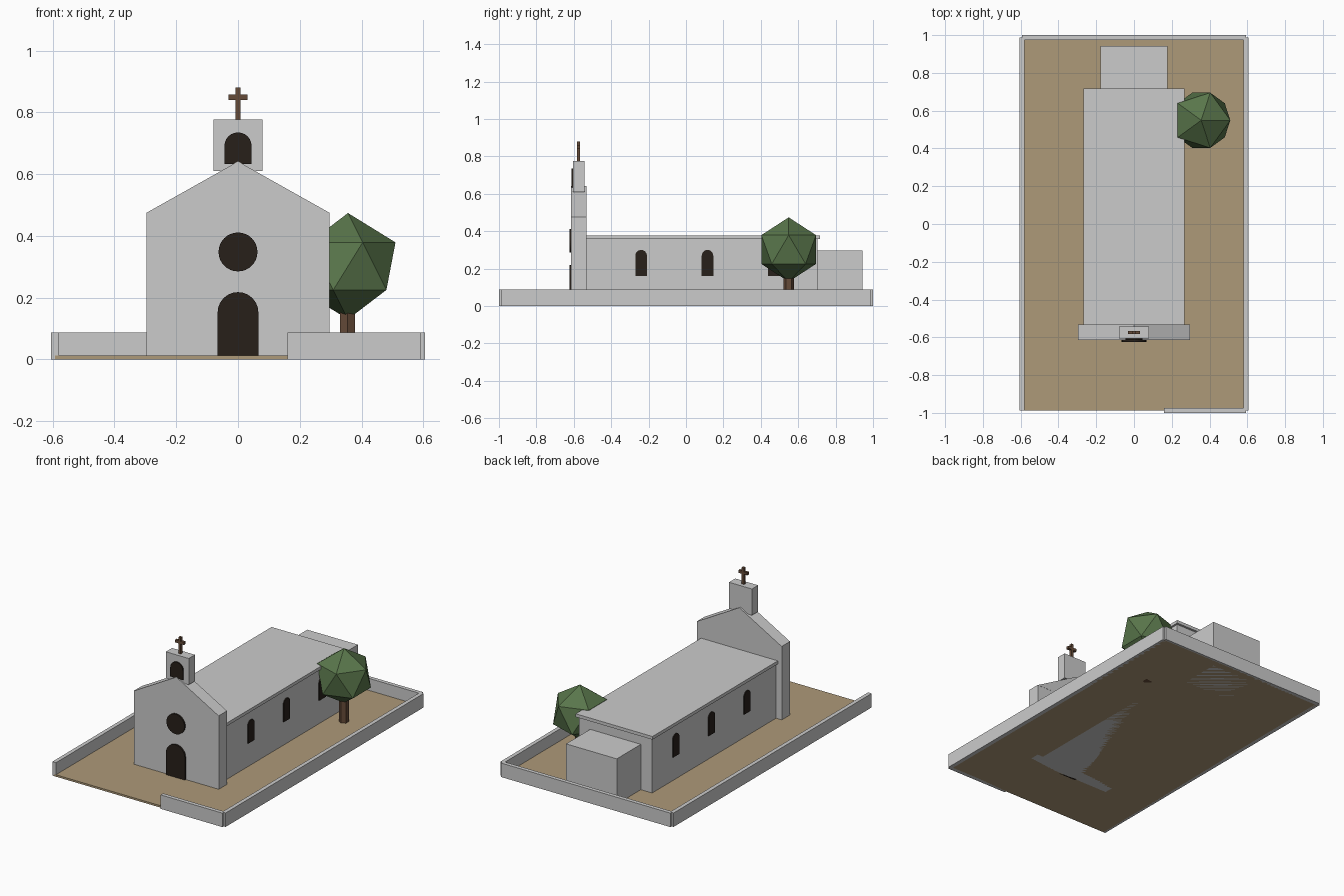
import bpy, bmesh
from math import cos, sin, pi

if "Cube" in bpy.data.objects:
    bpy.data.objects.remove(bpy.data.objects["Cube"])


def material(name, rgb):
    m = bpy.data.materials.new(name)
    m.diffuse_color = (*rgb, 1)
    m.use_nodes = True
    m.node_tree.nodes["Principled BSDF"].inputs["Base Color"].default_value = m.diffuse_color
    return m


EARTH = material("earth", (0.42, 0.32, 0.19))
DARK = material("dark_opening", (0.02, 0.014, 0.01))
WOOD = material("wood", (0.13, 0.07, 0.04))
LEAF = material("leaf", (0.10, 0.18, 0.07))


def finish(name, bm, mat=None):
    bmesh.ops.recalc_face_normals(bm, faces=bm.faces)
    me = bpy.data.meshes.new(name)
    bm.to_mesh(me)
    bm.free()
    ob = bpy.data.objects.new(name, me)
    bpy.context.collection.objects.link(ob)
    if mat:
        me.materials.append(mat)
    return ob


def extrude(name, outline, vec, mat=None):
    """Prism from a 3D outline swept along vec."""
    bm = bmesh.new()
    face = bm.faces.new([bm.verts.new(p) for p in outline])
    geom = bmesh.ops.extrude_face_region(bm, geom=[face], use_keep_orig=True)["geom"]
    bmesh.ops.translate(bm, vec=vec, verts=[g for g in geom if isinstance(g, bmesh.types.BMVert)])
    return finish(name, bm, mat)


def box(name, x, y, z, mat=None):
    outline = [(x[0], y[0], z[0]), (x[1], y[0], z[0]), (x[1], y[1], z[0]), (x[0], y[1], z[0])]
    return extrude(name, outline, (0, 0, z[1] - z[0]), mat)


def arch(r, z0, z1, n=12):
    """2D round-headed opening: half width r, sill z0, crown z1."""
    head = [(r * cos(pi * i / n), z1 - r + r * sin(pi * i / n)) for i in range(n + 1)]
    return [(-r, z0), (r, z0)] + head


# Yard and low boundary walls, open at the front left
box("yard", (-0.592, 0.592), (-0.987, 0.987), (0, 0.012), EARTH)
for side, s in (("left", -1), ("right", 1)):
    box("wall_" + side, sorted((s * 0.58, s * 0.605)), (-0.987, 0.987), (0, 0.088))
box("wall_back", (-0.592, 0.592), (0.975, 1.0), (0, 0.088))
box("wall_front", (0.16, 0.592), (-1.0, -0.975), (0, 0.088))

# Nave, flat roof and rear annex
box("nave", (-0.256, 0.256), (-0.54, 0.703), (0, 0.36))
box("nave_roof", (-0.268, 0.268), (-0.54, 0.717), (0.357, 0.377))
box("rear_annex", (-0.177, 0.177), (0.69, 0.943), (0, 0.298))

# Facade with gable and bell wall
box("facade", (-0.296, 0.296), (-0.614, -0.533), (0, 0.476))
extrude("gable", [(-0.296, -0.615, 0.475), (0.296, -0.615, 0.475), (0, -0.615, 0.641)], (0, 0.083, 0))
box("bell_wall", (-0.08, 0.08), (-0.605, -0.543), (0.61, 0.776))

# Dark front openings
for name, r, z0, z1, y in (("door", 0.066, 0.0, 0.218, -0.624),
                           ("bell_opening", 0.044, 0.633, 0.735, -0.613)):
    extrude(name, [(u, y, v) for u, v in arch(r, z0, z1)], (0, 0.02, 0), DARK)
extrude("round_window", [(0.063 * cos(i * pi / 16), -0.624, 0.348 + 0.063 * sin(i * pi / 16))
                         for i in range(32)], (0, 0.02, 0), DARK)

# Three arched windows on each side of the nave
for side, s in (("left", -1), ("right", 1)):
    for k, yc in enumerate((-0.24, 0.115, 0.47)):
        extrude(f"window_{side}_{k + 1}",
                [(s * 0.262, yc + u, v) for u, v in arch(0.031, 0.16, 0.30)],
                (-s * 0.016, 0, 0), DARK)

# Cross
box("cross_post", (-0.008, 0.008), (-0.583, -0.566), (0.77, 0.88), WOOD)
box("cross_arm", (-0.031, 0.031), (-0.583, -0.566), (0.84, 0.857), WOOD)

# Tree: six-sided trunk and icosahedral crown
trunk = bmesh.new()
bmesh.ops.create_cone(trunk, cap_ends=True, segments=6, radius1=0.028, radius2=0.028, depth=0.2)
finish("tree_trunk", trunk, WOOD).location = (0.355, 0.549, 0.1)
crown = bmesh.new()
bmesh.ops.create_icosphere(crown, subdivisions=1, radius=0.172)
finish("tree_crown", crown, LEAF).location = (0.356, 0.549, 0.302)
